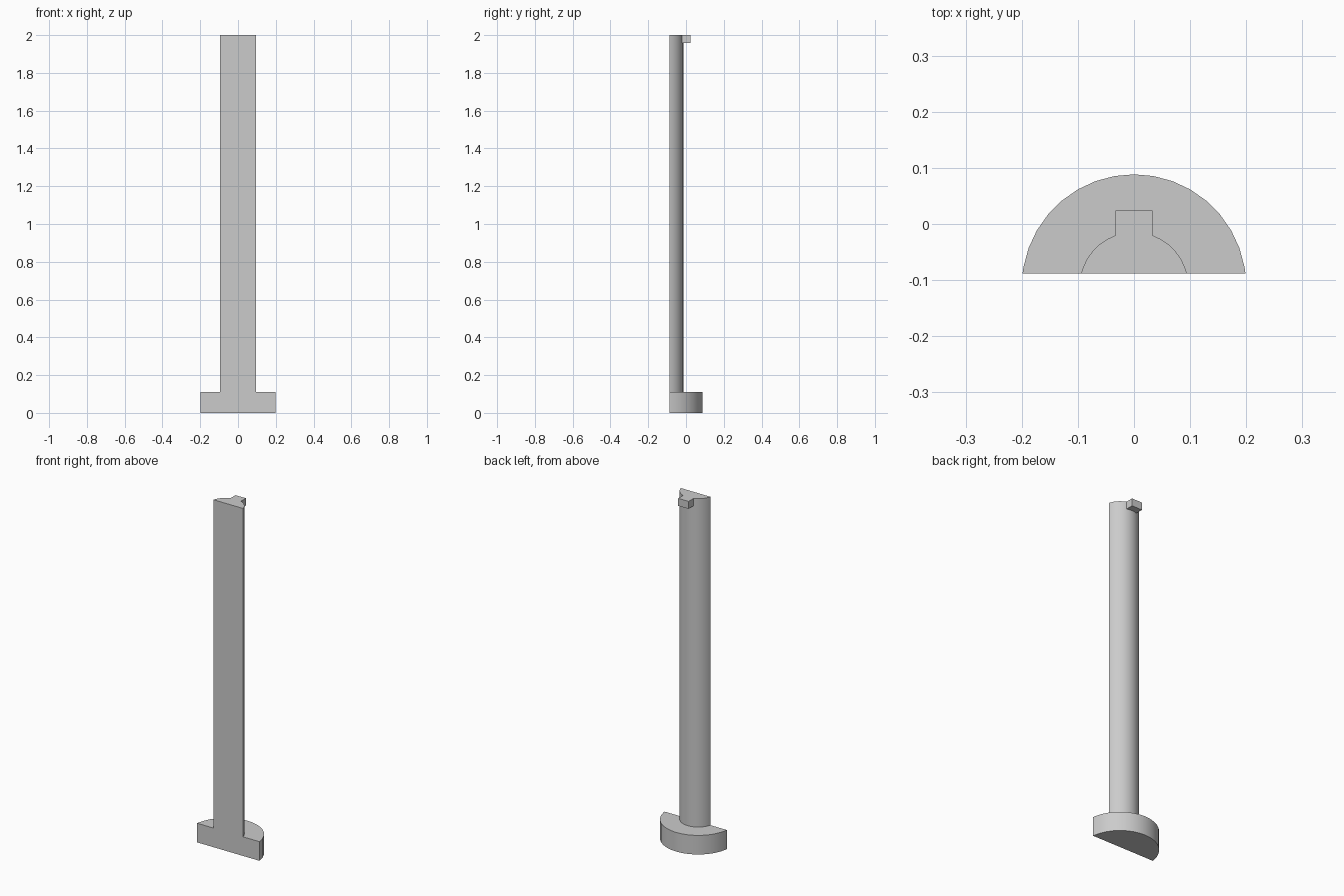
import bpy, bmesh, math

cube = bpy.data.objects.get("Cube")
if cube:
    bpy.data.objects.remove(cube, do_unlink=True)

FRONT_Y = -0.088    # shared flat front plane
AXIS_Y = -0.1115    # centre of the round sections

grey = bpy.data.materials.new("plain grey")
grey.use_nodes = True
grey.diffuse_color = (0.6, 0.6, 0.6, 1)
grey.node_tree.nodes["Principled BSDF"].inputs["Base Color"].default_value = (0.6, 0.6, 0.6, 1)


def extrude_outline(name, outline, bottom, top):
    bm = bmesh.new()
    face = bm.faces.new([bm.verts.new((x, y, bottom)) for x, y in outline])
    result = bmesh.ops.extrude_face_region(bm, geom=[face])
    verts = [v for v in result["geom"] if isinstance(v, bmesh.types.BMVert)]
    bmesh.ops.translate(bm, verts=verts, vec=(0, 0, top - bottom))
    bmesh.ops.recalc_face_normals(bm, faces=bm.faces)
    mesh = bpy.data.meshes.new(name)
    bm.to_mesh(mesh)
    bm.free()
    mesh.materials.append(grey)
    obj = bpy.data.objects.new(name, mesh)
    bpy.context.collection.objects.link(obj)
    bpy.ops.object.select_all(action="DESELECT")
    obj.select_set(True)
    bpy.context.view_layer.objects.active = obj
    bpy.ops.object.shade_smooth_by_angle(angle=math.radians(30))
    return obj


def cut_circle(radius, sides=36):
    # Round outline sliced off along the front plane
    start = math.asin((FRONT_Y - AXIS_Y) / radius)
    step = math.tau / sides
    angles = [start] + [i * step for i in range(sides // 2 + 1)
                        if start + 0.01 < i * step < math.pi - start - 0.01]
    angles.append(math.pi - start)
    return [(radius * math.cos(a), AXIS_Y + radius * math.sin(a)) for a in angles]


# Head and shaft
extrude_outline("head", cut_circle(0.2), 0, 0.11)
extrude_outline("shaft", cut_circle(0.097), 0.11, 2)

# Small locking tab at the back of the shaft tip
tab = [(-0.033, -0.03), (0.033, -0.03), (0.033, 0.024), (-0.033, 0.024)]
extrude_outline("locking_tab", tab, 1.957, 2)
